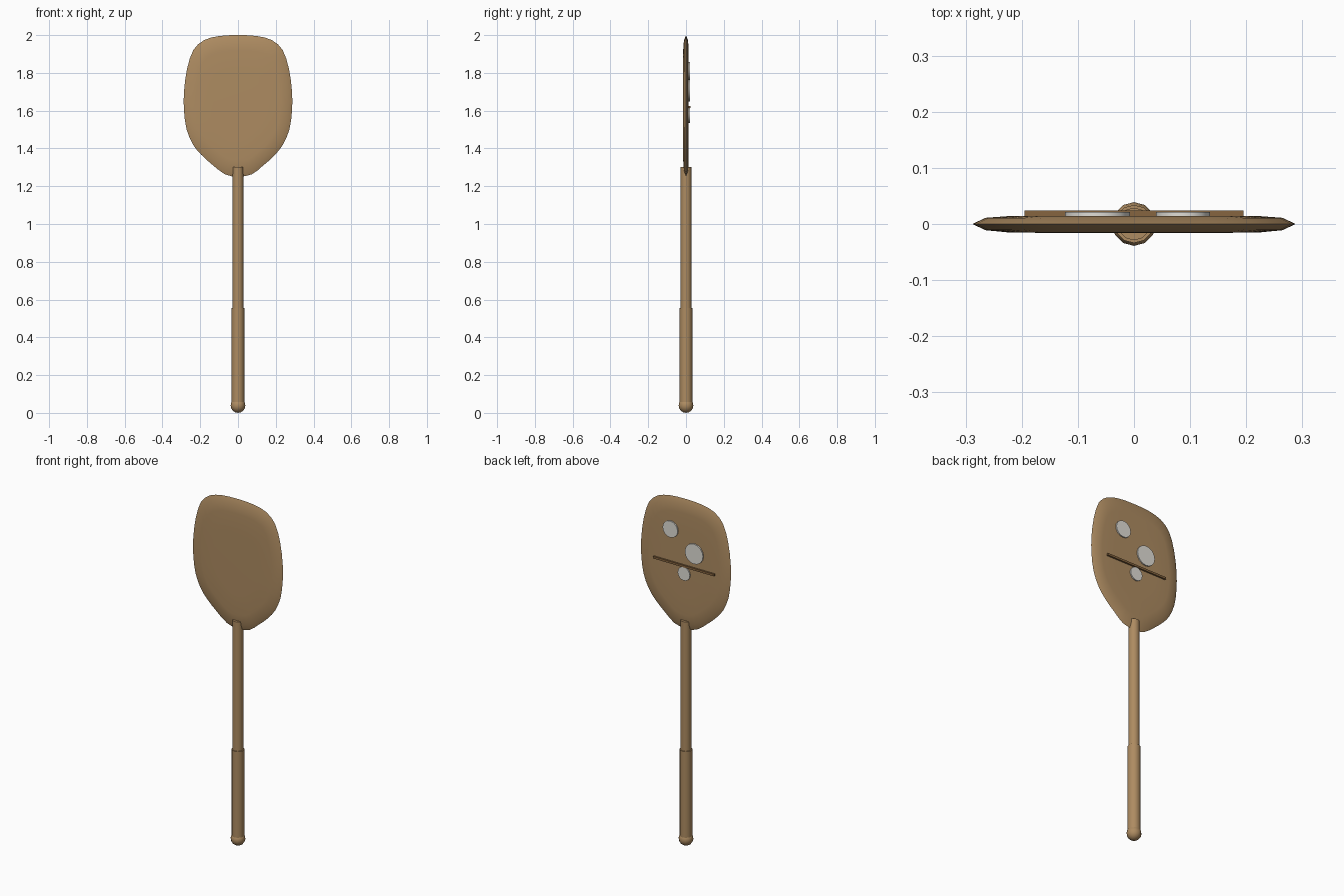
import bpy, bmesh, math
from mathutils import Vector

if "Cube" in bpy.data.objects:
    bpy.data.objects.remove(bpy.data.objects["Cube"])


def material(name, rgb):
    m = bpy.data.materials.new(name)
    m.diffuse_color = (*rgb, 1)
    m.use_nodes = True
    m.node_tree.nodes["Principled BSDF"].inputs["Base Color"].default_value = m.diffuse_color
    return m


WOOD = material("wood", (0.42, 0.26, 0.12))
DARK = material("dark_wood", (0.24, 0.13, 0.05))
PALE = material("flour", (0.75, 0.73, 0.68))


def finish(obj, name, mat, angle=40):
    obj.name = name
    obj.data.materials.append(mat)
    bpy.ops.object.select_all(action='DESELECT')
    obj.select_set(True)
    bpy.context.view_layer.objects.active = obj
    bpy.ops.object.shade_smooth_by_angle(angle=math.radians(angle))
    return obj


def smooth_loop(pts, steps):
    """Closed Catmull-Rom curve through the points."""
    out, n = [], len(pts)
    for i in range(n):
        a, b, c, d = (Vector(pts[(i + k) % n]) for k in (-1, 0, 1, 2))
        for s in range(steps):
            t = s / steps
            out.append(0.5 * (2 * b + (c - a) * t + (2 * a - 5 * b + 4 * c - d) * t * t
                              + (3 * b - a - 3 * c + d) * t ** 3))
    return out


# Blade: outline swept through rings, thin rim and nearly flat faces
side = [(0.10, 1.995), (0.18, 1.973), (0.237, 1.92), (0.27, 1.82), (0.286, 1.70),
        (0.286, 1.60), (0.272, 1.50), (0.238, 1.42)]
right_tail = [(0.19, 1.36), (0.13, 1.307), (0.075, 1.264)]
left_tail = [(-0.07, 1.264), (-0.14, 1.317), (-0.195, 1.367)]
outline = smooth_loop([(0, 2.0)] + side + right_tail + [(0, 1.25)] + left_tail
                      + [(-x, z) for x, z in reversed(side)], 2)
centre = Vector((0, 1.64))
bm = bmesh.new()
rings = []
for scale, y in [(0.5, -0.016), (0.78, -0.015), (0.92, -0.011), (1, 0),
                 (0.92, 0.011), (0.78, 0.014), (0.5, 0.0145)]:
    ring = []
    for p in outline:
        q = centre + (p - centre) * scale
        ring.append(bm.verts.new((q.x, y, q.y)))
    rings.append(ring)
n = len(outline)
for a, b in zip(rings, rings[1:]):
    for i in range(n):
        j = (i + 1) % n
        bm.faces.new((a[i], a[j], b[j], b[i]))
bm.faces.new(rings[0])
bm.faces.new(rings[-1])
bmesh.ops.recalc_face_normals(bm, faces=bm.faces)
mesh = bpy.data.meshes.new("blade")
bm.to_mesh(mesh)
bm.free()
blade = bpy.data.objects.new("blade", mesh)
bpy.context.collection.objects.link(blade)
finish(blade, "blade", WOOD, 50)


def rod(name, radius, z0, z1):
    bpy.ops.mesh.primitive_cylinder_add(vertices=12, radius=radius, depth=z1 - z0,
                                        location=(0, 0, (z0 + z1) / 2))
    return finish(bpy.context.object, name, WOOD)


# Handle: shaft, thicker grip and round end knob
rod("shaft", 0.029, 0.04, 1.302)
rod("grip", 0.034, 0.05, 0.555)
bpy.ops.mesh.primitive_uv_sphere_add(segments=12, ring_count=8, radius=0.039,
                                     location=(0, 0, 0.039))
finish(bpy.context.object, "end_knob", WOOD)

# Strip across the back of the blade
bpy.ops.mesh.primitive_cube_add(size=1, location=(0, 0.018, 1.62))
strip = bpy.context.object
strip.scale = (0.39, 0.012, 0.012)
finish(strip, "back_strip", DARK)

# Flour spots on the back of the blade
for k, (x, z, r) in enumerate([(0.087, 1.81, 0.048), (-0.065, 1.707, 0.058),
                               (0.0, 1.575, 0.039)], 1):
    bpy.ops.mesh.primitive_cylinder_add(vertices=16, radius=r, depth=0.01,
                                        location=(x, 0.016, z),
                                        rotation=(math.pi / 2, 0, 0))
    finish(bpy.context.object, f"flour_spot_{k}", PALE)
